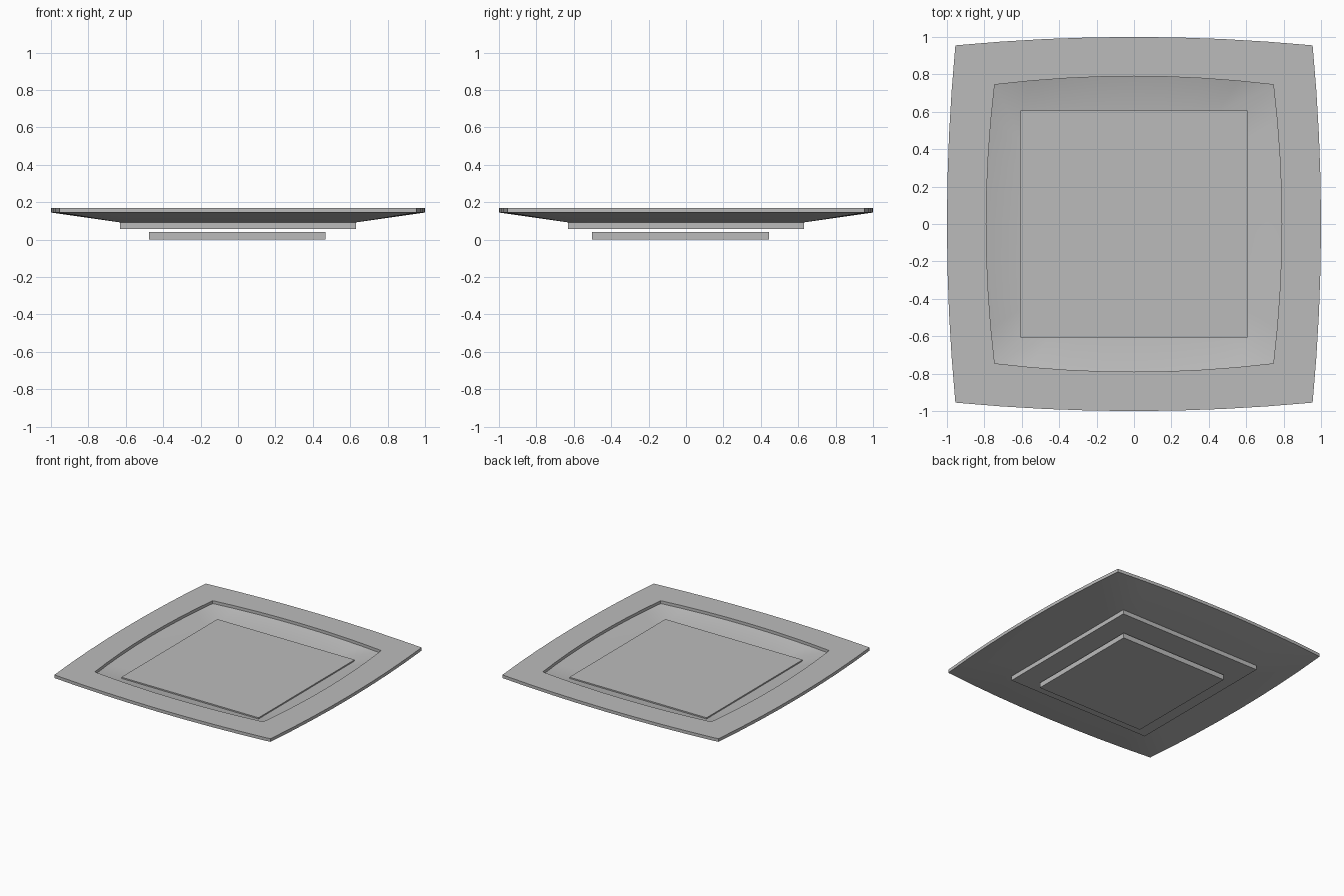
import bpy, bmesh, math

cube = bpy.data.objects.get("Cube")
if cube:
    bpy.data.objects.remove(cube, do_unlink=True)

STEPS = 8  # segments along each bowed side

grey = bpy.data.materials.new("plain grey")
grey.use_nodes = True
tone = (0.5, 0.5, 0.5, 1)
grey.diffuse_color = tone
grey.node_tree.nodes["Principled BSDF"].inputs["Base Color"].default_value = tone


def finish(name, bm):
    bmesh.ops.recalc_face_normals(bm, faces=bm.faces)
    mesh = bpy.data.meshes.new(name)
    bm.to_mesh(mesh)
    bm.free()
    mesh.materials.append(grey)
    obj = bpy.data.objects.new(name, mesh)
    bpy.context.collection.objects.link(obj)
    return obj


def outline(bm, corner, middle, z):
    """Square ring of vertices whose sides bow out from corner to middle."""
    ring = []
    for side in range(4):
        c, s = round(math.cos(side * math.pi / 2)), round(math.sin(side * math.pi / 2))
        for i in range(STEPS):
            t = 2 * i / STEPS - 1
            x, y = t * corner, -(middle - (middle - corner) * t * t)
            ring.append(bm.verts.new((c * x - s * y, s * x + c * y, z)))
    return ring


def slab(name, half, bottom, top, x=0, y=0):
    bm = bmesh.new()
    bmesh.ops.create_cube(bm, size=1)
    for v in bm.verts:
        v.co = (x + v.co.x * 2 * half, y + v.co.y * 2 * half,
                top if v.co.z > 0 else bottom)
    return finish(name, bm)


# Dish: underside, rim edge, flat rim, inner lip, sloped well
bm = bmesh.new()
profile = [(0.63, 0.63, 0.092), (0.955, 1.0, 0.145), (0.955, 1.0, 0.17),
           (0.745, 0.79, 0.17), (0.745, 0.79, 0.147), (0.6, 0.6, 0.1)]
rings = [outline(bm, *p) for p in profile]
for a, b in zip(rings, rings[1:]):
    for i in range(len(a)):
        j = (i + 1) % len(a)
        bm.faces.new((a[i], a[j], b[j], b[i]))
bm.faces.new(rings[0])
bm.faces.new(rings[-1])
dish = finish("dish", bm)
bpy.ops.object.select_all(action="DESELECT")
dish.select_set(True)
bpy.context.view_layer.objects.active = dish
bpy.ops.object.shade_smooth_by_angle(angle=math.radians(30))

# Raised panel in the well, then the two stacked base slabs
slab("well_panel", 0.607, 0.098, 0.112)
slab("upper_base", 0.63, 0.058, 0.094)
slab("lower_base", 0.473, 0, 0.04, x=-0.004, y=-0.03)
